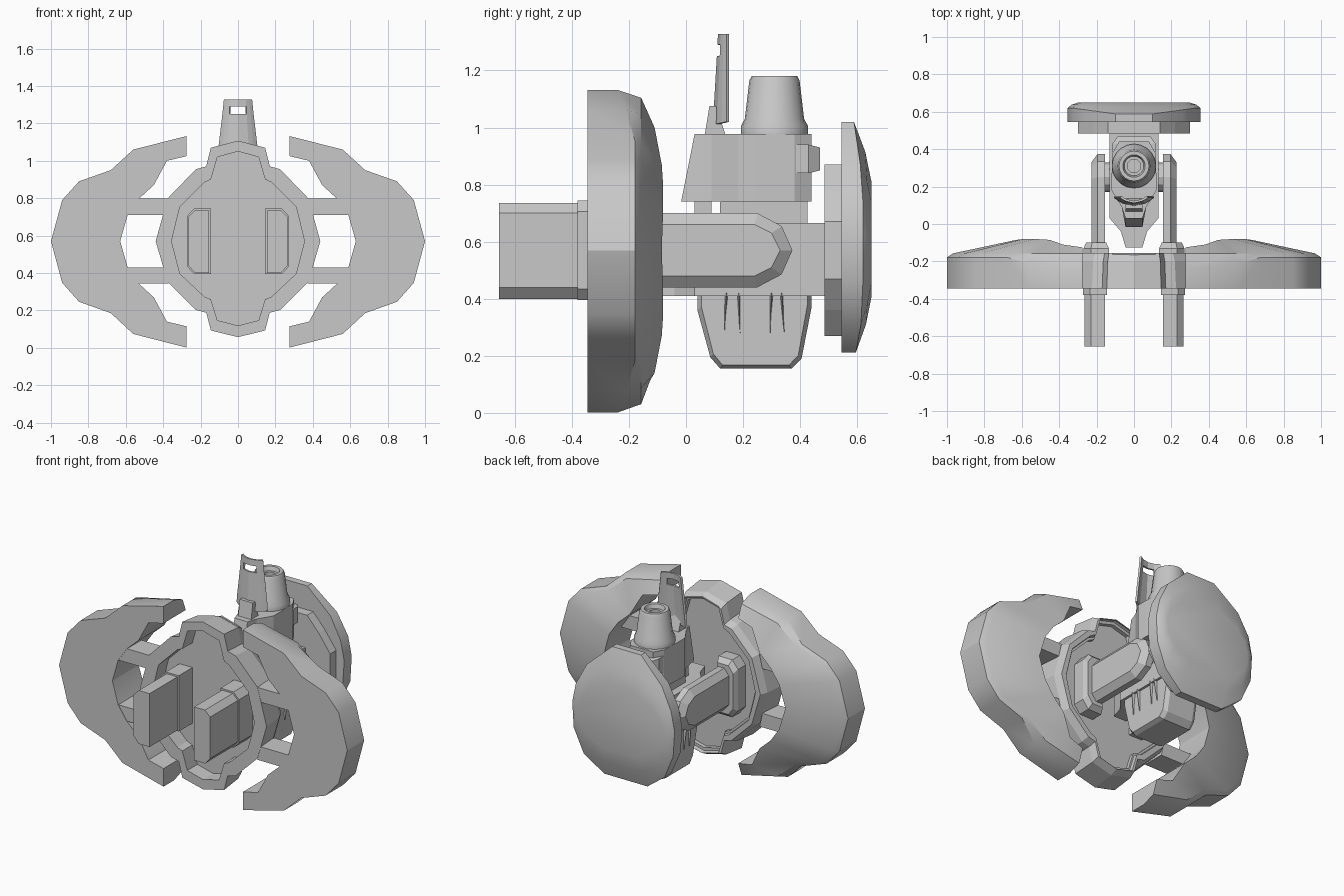
import bpy, bmesh, math

if "Cube" in bpy.data.objects:
    bpy.data.objects.remove(bpy.data.objects["Cube"])

grey = bpy.data.materials.new("hull grey")
grey.diffuse_color = (0.58, 0.58, 0.58, 1)
grey.use_nodes = True
grey.node_tree.nodes["Principled BSDF"].inputs["Base Color"].default_value = grey.diffuse_color


def loft(name, rings, wrap=False, smooth=25):
    """Skin equal-length rings; cap the ends, or join last to first."""
    bm = bmesh.new()
    vs = [[bm.verts.new(p) for p in r] for r in rings]
    n, m = len(rings), len(rings[0])
    for i in range(n if wrap else n - 1):
        a, b = vs[i], vs[(i + 1) % n]
        for j in range(m):
            k = (j + 1) % m
            bm.faces.new((a[j], a[k], b[k], b[j]))
    if not wrap:
        bm.faces.new(vs[0])
        bm.faces.new(vs[-1])
    bmesh.ops.recalc_face_normals(bm, faces=bm.faces)
    me = bpy.data.meshes.new(name)
    bm.to_mesh(me)
    bm.free()
    ob = bpy.data.objects.new(name, me)
    bpy.context.collection.objects.link(ob)
    me.materials.append(grey)
    bpy.ops.object.select_all(action='DESELECT')
    ob.select_set(True)
    bpy.context.view_layer.objects.active = ob
    if smooth:
        bpy.ops.object.shade_smooth_by_angle(angle=math.radians(smooth))
    return ob


def y_ring(pts, y, s=1.0, c=0.57):
    return [(x * s, y, c + (z - c) * s) for x, z in pts]


def z_ring(pts, z):
    return [(x, y, z) for x, y in pts]


def box(name, x0, x1, y0, y1, z0, z1):
    r = [(x0, y0), (x1, y0), (x1, y1), (x0, y1)]
    return loft(name, [z_ring(r, z0), z_ring(r, z1)], smooth=0)


def lathe_ring(r, z, cy, n=20):
    return [(r * math.cos(2 * math.pi * i / n), cy + r * math.sin(2 * math.pi * i / n), z)
            for i in range(n)]


def full(half):
    """Mirror a right-hand profile (top to bottom) into a closed outline."""
    return half + [(-x, z) for x, z in reversed(half) if x > 1e-5]


def flip(quarter, k=1.0, c=0.57):
    """Mirror an upper profile below the centre height, scaled by k."""
    return quarter + [(x, c - (z - c) * k) for x, z in reversed(quarter) if abs(z - c) > 1e-5]


# Curved side shells, swept from upper tip to lower tip
outer = flip([(.275, 1.132), (.56, 1.06), (.68, .95), (.85, .89), (.94, .79), (1, .57)], 1.012)
inner = flip([(.275, 1.025), (.38, 1.0), (.45, .87), (.53, .797), (.59, .71), (.63, .57)])
for s, side in ((1, "right"), (-1, "left")):
    rings = []
    for i, ((ox, oz), (ix, iz)) in enumerate(zip(outer, inner)):
        e = min(i, 10 - i)
        yb = (-.125, -.11, -.085, -.08, -.08, -.085)[e]
        t = (.26, .2, .13, .1, .1, .09)[e]
        mx, mz = ox + (ix - ox) * t, oz + (iz - oz) * t
        rings.append([(s * ox, -.345, oz), (s * ox, -.24 if e < 1 else -.21 if e < 2 else -.178, oz),
                      (s * mx, -.157, mz), (s * ix, yb, iz), (s * ix, -.345, iz)])
    loft(side + "_shell", rings, smooth=30)

    # Struts joining shell to centre ring, flush with the front
    for up in (1, -1):
        prof = [(.37, .797), (.56, .797), (.61, .71), (.39, .71)]
        prof = [(s * x, .57 + up * (z - .57)) for x, z in prof]
        loft(side + "_strut", [y_ring(prof, -.343), y_ring(prof, -.20)], smooth=0)

    # Front block and its collar
    blk = [(.155, .735), (.23, .735), (.265, .70), (.265, .44), (.23, .40), (.155, .40)]
    col = [(.145, .745), (.235, .745), (.272, .705), (.272, .435), (.235, .395), (.145, .395)]
    for nm, p, a, b in (("front_block", blk, -.655, -.22), ("block_collar", col, -.38, -.22)):
        p = [(s * x, z) for x, z in p]
        loft(side + "_" + nm, [y_ring(p, a), y_ring(p, b)], smooth=0)

    # Rear arm with chamfered outer face, socket and pivot
    arm = [(-.22, .70), (.25, .70), (.335, .655), (.373, .57), (.335, .485), (.25, .44), (-.22, .44)]
    core = [(-.22, .66), (.24, .66), (.30, .63), (.33, .57), (.30, .51), (.24, .48), (-.22, .48)]
    loft(side + "_arm", [[(s * x, y, z) for y, z in p]
                         for x, p in ((.155, arm), (.195, arm), (.228, core))], smooth=0)
    sock = [(.135, .75), (.23, .75), (.27, .70), (.27, .44), (.23, .39), (.135, .39)]
    sock = [(s * x, z) for x, z in sock]
    loft(side + "_arm_socket", [y_ring(sock, -.22), y_ring(sock, -.13),
                                [(s * .2 + (x - s * .2) * .8, -.10, .57 + (z - .57) * .85)
                                 for x, z in sock]], smooth=0)
    loft(side + "_pivot", [[(s * x, .25 + .08 * math.cos(a * math.pi / 6),
                             .57 + .08 * math.sin(a * math.pi / 6)) for a in range(12)]
                           for x in (.10, .17)])

    # Spiked fins on the lower housing
    for y, tip in ((.142, .135), (.185, .19), (.30, .295), (.335, .345)):
        loft(side + "_fin", [[(s * .09, y - .012, .42), (s * .135, y, .42), (s * .09, y + .012, .42)],
                             [(s * .10, tip - .001, .28), (s * .12, tip, .28), (s * .10, tip + .001, .28)]],
             smooth=0)

# Centre ring with bevelled rear lip, and the recessed plate inside it
rim = full(flip([(0, 1.107), (.145, 1.07), (.17, .97), (.225, .955), (.375, .80), (.40, .715), (.44, .57)], .955))
hole = full(flip([(0, 1.05), (.11, 1.02), (.145, .90), (.18, .885), (.31, .755), (.333, .663), (.355, .57)], .94))
loft("centre_ring", [y_ring(rim, -.345), y_ring(rim, -.20, .97), y_ring(rim, -.155, .925),
                     y_ring(hole, -.155, 1.05), y_ring(hole, -.18, 1.04),
                     y_ring(hole, -.18), y_ring(hole, -.345)], wrap=True, smooth=0)
loft("centre_plate", [y_ring(hole, -.245, 1.01), y_ring(hole, -.205, 1.01)], smooth=0)

# Middle body with tapering nose
plan = [(.045, -.125), (.07, -.04), (.13, .03), (.13, .485)]
plan = plan + [(-x, y) for x, y in reversed(plan)]
loft("middle_body", [z_ring(plan, .41), z_ring(plan, .665)], smooth=0)

# Lower housing, bevelled toward both sides
side_prof = [(.04, .42), (.04, .36), (.085, .195), (.12, .155), (.37, .155), (.405, .19), (.44, .37), (.44, .42)]
small = [(.24 + (y - .24) * .93, .42 if z == .42 else z + .012) for y, z in side_prof]
loft("lower_housing", [[(x, y, z) for y, z in p] for x, p in
                       ((-.115, small), (-.09, side_prof), (.09, side_prof), (.115, small))], smooth=0)

# Neck pieces and faceted upper block
box("neck", -.08, .08, .12, .425, .65, .75)
box("front_neck", -.04, .04, .03, .09, .65, .75)


def block_plan(front):
    p = [(.045, front), (.065, .09), (.12, .18), (.12, .245), (.115, .38), (.08, .44)]
    return p + [(-x, y) for x, y in reversed(p)]


loft("upper_block", [z_ring(block_plan(-.017), .74), z_ring(block_plan(.03), .977)], smooth=0)
back_box = [(-.115, .94), (.115, .94), (.115, .84), (-.115, .84)]
loft("rear_box", [y_ring(back_box, .385), y_ring(back_box, .43),
                  y_ring([(x * .75, .89 + (z - .89) * .8) for x, z in back_box], .47)], smooth=0)

# Hollow turret
prof = [(.118, .975), (.118, 1.005), (.104, 1.03), (.088, 1.165), (.08, 1.18),
        (.06, 1.18), (.052, 1.155), (.036, 1.155), (.036, 1.10)]
loft("turret", [lathe_ring(r, z, .31) for r, z in prof], smooth=35)

# Curved fin plate with a slot near the top
bm = bmesh.new()
xs = [-1, -.8, -.55, 0, .55, .8, 1]
levels = [(1.02, .105, .045), (1.08, .10, .042), (1.25, .08, .032), (1.29, .076, .03), (1.328, .072, .028)]
grid = [[bm.verts.new((x * w, .146 - d * (1 - x * x), z - (.01 * (1 - x * x) if z < 1.05 else 0)))
         for x in xs] for z, w, d in levels]
for i in range(4):
    for j in range(6):
        if not (i == 2 and 1 < j < 4):
            bm.faces.new((grid[i][j], grid[i][j + 1], grid[i + 1][j + 1], grid[i + 1][j]))
me = bpy.data.meshes.new("fin_plate")
bm.to_mesh(me)
bm.free()
me.materials.append(grey)
fin = bpy.data.objects.new("fin_plate", me)
bpy.context.collection.objects.link(fin)
mod = fin.modifiers.new("thickness", 'SOLIDIFY')
mod.thickness = .012
mod.offset = 0

# Base holding the fin plate
base = [(.065, .97), (.082, 1.075), (.105, 1.075), (.14, .97)]
loft("fin_base", [[(x, y, z) for y, z in base] for x in (-.045, .045)], smooth=0)

# Rear mount and rear shield, whose rim is deeper at the sides than at the ends
mount = full(flip([(.14, .87), (.22, .78), (.30, .67)]))
loft("rear_mount", [y_ring(mount, .485), y_ring(mount, .55)], smooth=0)
shield = full([(.10, 1.02), (.26, .875), (.33, .74), (.355, .62), (.345, .46), (.28, .31), (.15, .212)])


def shield_ring(sx, sz, y, lift=0.0):
    return [(x * sx, y + lift * min(1, abs(x) / .33), .6 + (z - .6) * sz) for x, z in shield]


loft("rear_shield", [shield_ring(1, 1, .545), shield_ring(1, 1, .575, .045),
                     shield_ring(.94, .75, .624, .014), shield_ring(.84, .5, .650)], smooth=30)
